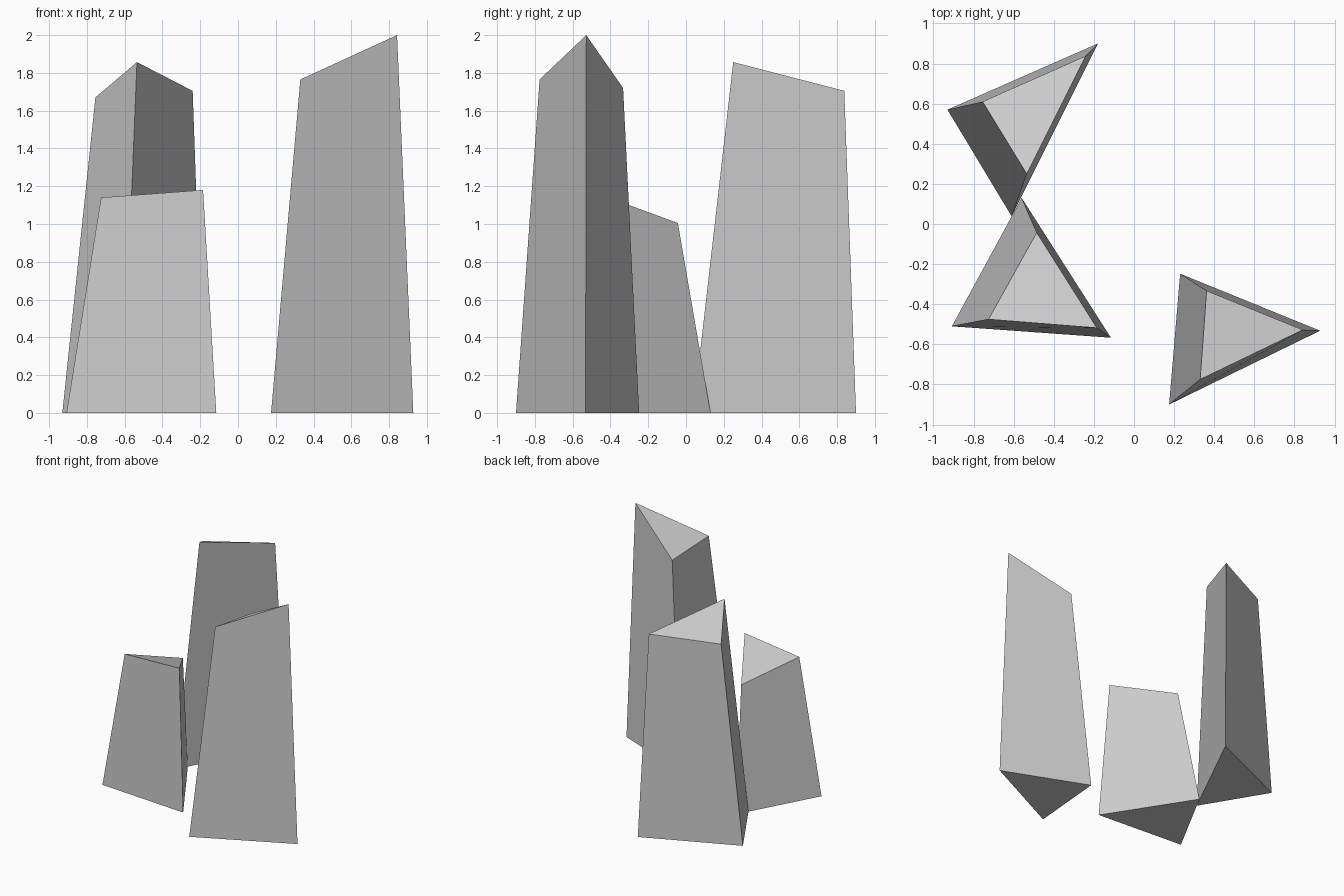
import bpy, bmesh

if "Cube" in bpy.data.objects:
    bpy.data.objects.remove(bpy.data.objects["Cube"])


def crystal(name, base, top):
    """Tapered three-sided column with a slanted top."""
    bm = bmesh.new()
    lo = [bm.verts.new((x, y, 0)) for x, y in base]
    hi = [bm.verts.new(p) for p in top]
    n = len(lo)
    bm.faces.new(lo[::-1])
    bm.faces.new(hi)
    for i in range(n):
        j = (i + 1) % n
        bm.faces.new((lo[i], lo[j], hi[j], hi[i]))
    bmesh.ops.recalc_face_normals(bm, faces=bm.faces)
    mesh = bpy.data.meshes.new(name)
    bm.to_mesh(mesh)
    bm.free()
    ob = bpy.data.objects.new(name, mesh)
    bpy.context.collection.objects.link(ob)
    return ob


# Tall column at the back left
crystal("back_left_column",
        [(-0.93, 0.57), (-0.61, 0.038), (-0.18, 0.90)],
        [(-0.755, 0.61, 1.67), (-0.535, 0.25, 1.857), (-0.24, 0.838, 1.705)])

# Short column at the front left
crystal("front_left_column",
        [(-0.908, -0.51), (-0.115, -0.567), (-0.56, 0.13)],
        [(-0.725, -0.475, 1.14), (-0.185, -0.518, 1.18), (-0.485, -0.043, 1.005)])

# Tallest column at the right
crystal("right_column",
        [(0.175, -0.90), (0.928, -0.532), (0.23, -0.248)],
        [(0.33, -0.775, 1.765), (0.842, -0.528, 2.0), (0.362, -0.333, 1.72)])
